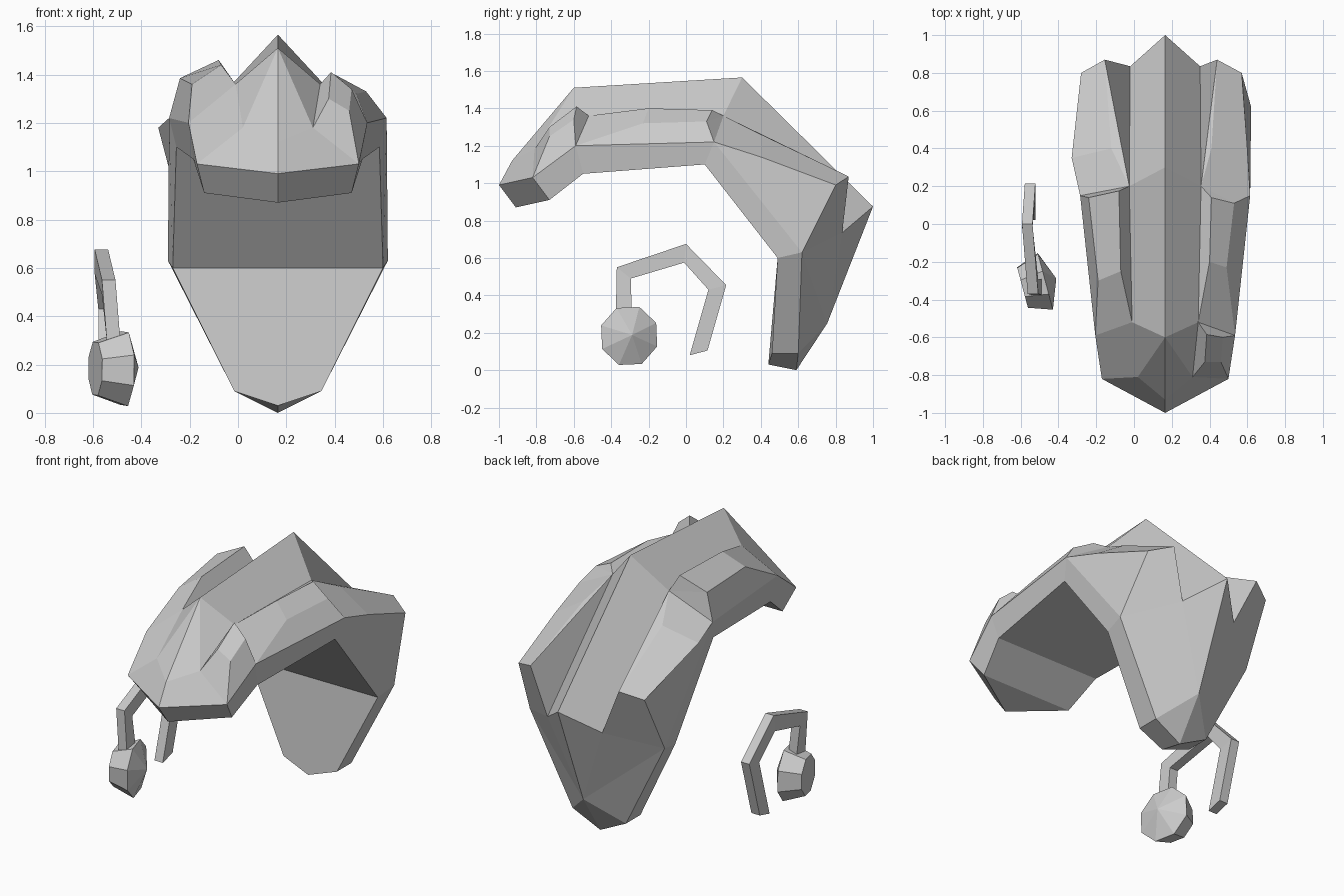
import bpy, bmesh, math
from mathutils import Vector, Matrix

if "Cube" in bpy.data.objects:
    bpy.data.objects.remove(bpy.data.objects["Cube"])

MID = 0.165  # x of the hair's centre plane


def finish(bm, name):
    bmesh.ops.remove_doubles(bm, verts=bm.verts, dist=1e-5)
    bmesh.ops.recalc_face_normals(bm, faces=bm.faces)
    me = bpy.data.meshes.new(name)
    bm.to_mesh(me)
    bm.free()
    ob = bpy.data.objects.new(name, me)
    bpy.context.collection.objects.link(ob)
    return ob


# Centre line of the hair (y, z), front to back to neck
centre = dict(a=(-1, .99), A=(-.93, 1.12), f=(-.6, 1.51), p=(.3, 1.565),
              t=(1, .875), b=(.755, .25), g=(.59, 0), h=(.44, .03), k=(-.91, .87))

# One half of the hair: (distance from centre, y, z)
half = dict(
    # fringe, side lump, rear lock, rim
    C=(.335, -.82, 1.03), T=(.145, -.81, 1.18), L=(.37, -.59, 1.2), V=(.175, -.52, 1.36),
    M=(.235, -.2, 1.4), N=(.325, -.23, 1.32), m=(.245, .14, 1.39), n=(.365, .11, 1.33),
    v=(.19, .2, 1.36), l=(.45, .15, 1.22), r=(.245, .4, 1.26), o=(.435, .4, 1.14),
    q=(.275, .87, 1.035), w=(.405, .8, .99), u=(.185, .835, .735),
    j=(.455, .62, .63), e=(.18, .6, .09),
    # inner rim
    c=(.305, -.73, .91), x=(.35, -.55, 1.05), y=(.42, .1, 1.1),
    z=(.435, .49, .6), E=(.18, .46, .09))

# The left half is a little fuller; the right half has an extra front tuft
left_changes = dict(M=(.235, -.25, 1.44), N=(.355, -.3, 1.36), m=(.245, .175, 1.46),
                    n=(.405, .14, 1.385), r=(.285, .4, 1.25), o=(.495, .35, 1.18),
                    q=(.32, .87, 1.035), w=(.445, .8, .99))
tuft = {'1': (.21, -.73, 1.3), '2': (.22, -.585, 1.41),
        '3': (.295, -.73, 1.25), '4': (.305, -.6, 1.34)}

# Faces of a half, by point letter
half_faces = ("aCTA ATf fTV fVvp pvut VMmv MNnm NLln VLNM vmn vnl "
              "vlor rowq vrq vqu ljwo uqwj tub ujb jeb beg "
              "akcC CcxL Lxyl lyzj jzEe eEhg").split()
plain_front = ["VTCL"]
tuft_front = "T12V 1342 3CL4 24LV TC31".split()


def build_hair():
    bm = bmesh.new()
    mid = {key: bm.verts.new((MID, *p)) for key, p in centre.items()}
    sides = []
    for sign, extra, front in ((1, tuft, tuft_front), (-1, left_changes, plain_front)):
        pts = {**half, **extra}
        vs = {key: bm.verts.new((MID + sign * d, y, z)) for key, (d, y, z) in pts.items()}
        vs.update(mid)
        for word in half_faces + front:
            bm.faces.new([vs[ch] for ch in word])
        sides.append(vs)
    # Flat inside, spanning from half to half
    R, Lf = sides
    for s, t in ("cx", "xy", "yz"):
        bm.faces.new((R[s], R[t], Lf[t], Lf[s]))
    bm.faces.new((mid['k'], R['c'], Lf['c']))
    bm.faces.new((R['z'], R['E'], mid['h'], Lf['E'], Lf['z']))
    return finish(bm, "hair")


def build_hook():
    # Stations of the ear hook: x, outer (y, z), inner (y, z)
    path = [(-.515, -.375, .30, -.29, .30), (-.535, -.37, .55, -.295, .49),
            (-.565, 0, .675, -.01, .575), (-.55, .215, .455, .12, .43),
            (-.55, .115, .105, .02, .08)]
    bm = bmesh.new()
    rings = [[bm.verts.new(p) for p in ((x - .028, yo, zo), (x + .028, yo, zo),
                                        (x + .028, yi, zi), (x - .028, yi, zi))]
             for x, yo, zo, yi, zi in path]
    for r0, r1 in zip(rings, rings[1:]):
        for i in range(4):
            k = (i + 1) % 4
            bm.faces.new((r0[i], r0[k], r1[k], r1[i]))
    bm.faces.new(rings[0])
    bm.faces.new(rings[-1])
    return finish(bm, "ear_hook")


def build_earpiece():
    # Eight-sided bud along a tilted axis: narrow cap, wide rim, shallow cone
    bm = bmesh.new()
    place = Matrix.Translation((-.455, -.3, .183)) @ Matrix.Rotation(math.radians(15), 4, 'Z')
    rings = []
    for off, rad in ((-.14, .118), (-.015, .165)):
        rings.append([bm.verts.new(place @ Vector((off, rad * math.cos(a), rad * math.sin(a))))
                      for a in (math.radians(25 + 45 * i) for i in range(8))])
    tip = bm.verts.new(place @ Vector((.045, 0, .005)))
    for i in range(8):
        k = (i + 1) % 8
        bm.faces.new((rings[0][i], rings[0][k], rings[1][k], rings[1][i]))
        bm.faces.new((rings[1][i], rings[1][k], tip))
    bm.faces.new(rings[0])
    return finish(bm, "earpiece")


build_hair()
build_hook()
build_earpiece()
